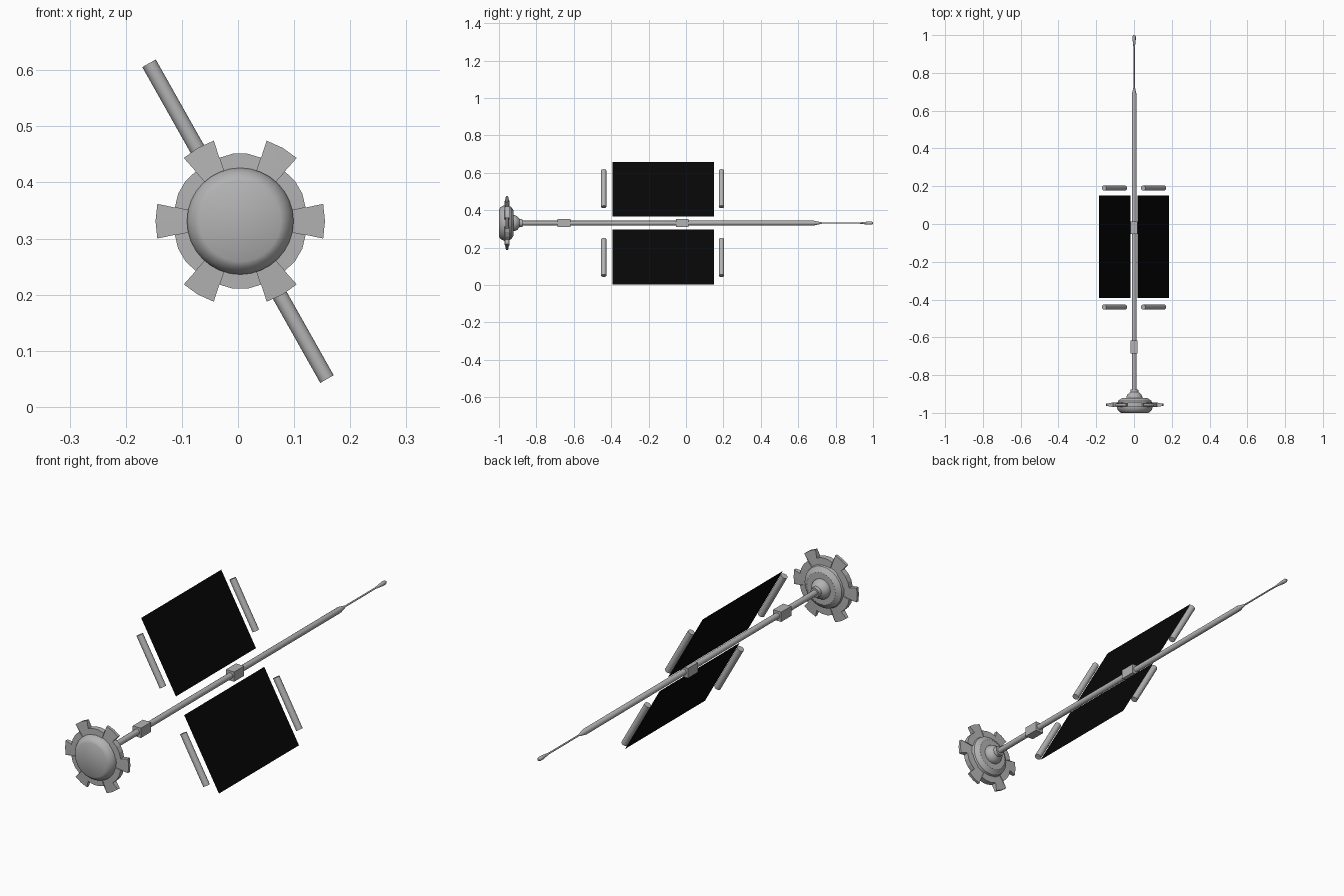
import bpy
import bmesh
from math import sin, cos, pi, radians
from mathutils import Vector, Matrix

cube = bpy.data.objects.get("Cube")
if cube:
    bpy.data.objects.remove(cube)

AXIS_Z = 0.331
TILT = radians(60.6)
# direction across the wings, pointing towards the lower (+x) side
ACROSS = Vector((cos(TILT), 0, -sin(TILT)))
CENTRE = Vector((0, 0, AXIS_Z))


def material(name, value):
    mat = bpy.data.materials.new(name)
    mat.use_nodes = True
    colour = (value, value, value, 1)
    mat.diffuse_color = colour
    mat.node_tree.nodes["Principled BSDF"].inputs["Base Color"].default_value = colour
    return mat


GREY = material("metal grey", 0.45)
BLACK = material("cell black", 0.002)
WHITE = material("border white", 0.9)


def finish(bm, name, mats, smooth=False):
    bmesh.ops.recalc_face_normals(bm, faces=bm.faces)
    mesh = bpy.data.meshes.new(name)
    bm.to_mesh(mesh)
    bm.free()
    for mat in mats:
        mesh.materials.append(mat)
    obj = bpy.data.objects.new(name, mesh)
    bpy.context.collection.objects.link(obj)
    if smooth:
        bpy.ops.object.select_all(action="DESELECT")
        obj.select_set(True)
        bpy.context.view_layer.objects.active = obj
        bpy.ops.object.shade_smooth_by_angle(angle=radians(32))
    return obj


def lathe(name, profile, x=0.0, steps=32):
    """Turn a (radius, y) profile around the long axis."""
    bm = bmesh.new()
    verts = [bm.verts.new((x + r, y, AXIS_Z)) for r, y in profile]
    edges = [bm.edges.new(pair) for pair in zip(verts, verts[1:])]
    bmesh.ops.spin(bm, geom=verts + edges, cent=(x, 0, AXIS_Z), axis=(0, 1, 0),
                   angle=2 * pi, steps=steps)
    bmesh.ops.remove_doubles(bm, verts=bm.verts, dist=0.0002)
    return finish(bm, name, [GREY], True)


# Domed head with its rear flange and conical hub
HEAD_X = 0.004
lathe("head_dome", [(0, -1), (0.072, -1), (0.082, -0.994), (0.09, -0.984),
                    (0.095, -0.972), (0.095, -0.96), (0, -0.96)], HEAD_X)
lathe("rear_flange", [(0, -0.95), (0.092, -0.95), (0.088, -0.936),
                      (0.068, -0.922), (0, -0.922)], HEAD_X)
lathe("hub", [(0, -0.93), (0.042, -0.93), (0.042, -0.914), (0.036, -0.902),
              (0.022, -0.89), (0.02, -0.875), (0, -0.875)], HEAD_X / 2)

# Toothed ring with six radial teeth, thinner towards the tips
bm = bmesh.new()
HALF = radians(11.8)
outline = []
for k in range(6):
    a = k * pi / 3
    outline += [(0.119, a - HALF), (0.151, a - HALF), (0.151, a),
                (0.151, a + HALF), (0.119, a + HALF)]
    outline += [(0.121, a + HALF + f * (pi / 3 - 2 * HALF)) for f in (0.33, 0.67)]


def ring(side):
    hub = bm.verts.new((HEAD_X, -0.957 + side * 0.015, AXIS_Z))
    rim = []
    for r, a in outline:
        half = 0.006 if r > 0.13 else 0.012
        rim.append(bm.verts.new((HEAD_X + r * cos(a), -0.957 + side * half,
                                 AXIS_Z + r * sin(a))))
    for p, q in zip(rim, rim[1:] + rim[:1]):
        bm.faces.new((hub, p, q))
    return rim


front, back = ring(-1), ring(1)
for i in range(len(front)):
    bm.faces.new((front[i - 1], front[i], back[i], back[i - 1]))
finish(bm, "toothed_ring", [GREY])

# Boom, then a thin antenna with a flared end
lathe("boom", [(0, -0.9), (0.0125, -0.9), (0.0125, 0.685), (0.004, 0.725),
               (0, 0.725)], 0.001, 16)
lathe("antenna", [(0, 0.7), (0.0035, 0.7), (0.0035, 0.93), (0.0085, 0.975),
                  (0.0085, 0.992), (0.005, 1), (0, 1)], 0.001, 12)

# Square collars on the boom
for name, y in (("front_collar", -0.652), ("middle_collar", -0.02)):
    bm = bmesh.new()
    size = Matrix.Diagonal((0.039, 0.068, 0.042, 1))
    bmesh.ops.create_cube(bm, size=1, matrix=Matrix.Translation((0, y, AXIS_Z)) @ size)
    finish(bm, name, [GREY])

# Flat wing panels with an inset border, and round rods at both ends of each
for side, word in ((1, "lower"), (-1, "upper")):
    bm = bmesh.new()
    corners = [(0.04, -0.393), (0.376, -0.393), (0.376, 0.15), (0.04, 0.15)]
    face = bm.faces.new([bm.verts.new(CENTRE + ACROSS * (side * t) + Vector((0, y, 0)))
                         for t, y in corners])
    border = bmesh.ops.inset_region(bm, faces=[face], thickness=0.009)["faces"]
    for f in border:
        f.material_index = 1
    finish(bm, word + "_panel", [BLACK, WHITE])

    for end, y in (("front", -0.44), ("rear", 0.19)):
        bm = bmesh.new()
        middle = CENTRE + ACROSS * (side * 0.211) + Vector((0, y, 0))
        turn = ACROSS.to_track_quat("Z", "Y").to_matrix().to_4x4()
        bmesh.ops.create_cone(bm, cap_ends=True, segments=24, radius1=0.0138,
                              radius2=0.0138, depth=0.224,
                              matrix=Matrix.Translation(middle) @ turn)
        finish(bm, word + "_" + end + "_rod", [GREY], True)
